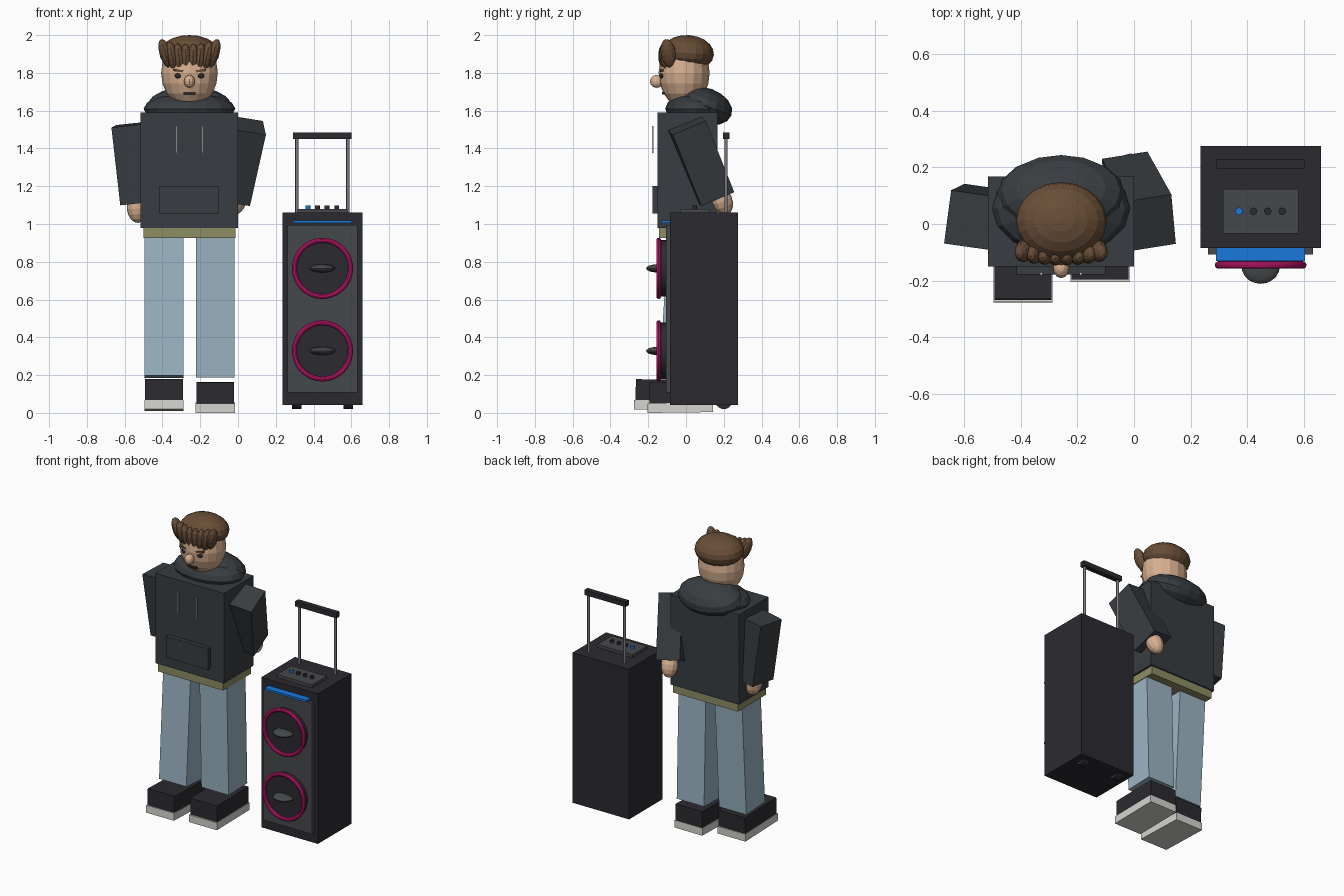
import bpy, math
from mathutils import Matrix, Vector, Euler

if "Cube" in bpy.data.objects:
    bpy.data.objects.remove(bpy.data.objects["Cube"])

R = math.radians


def material(name, rgb):
    m = bpy.data.materials.new(name)
    m.diffuse_color = (*rgb, 1)
    m.use_nodes = True
    m.node_tree.nodes["Principled BSDF"].inputs["Base Color"].default_value = m.diffuse_color
    return m


HOODIE = material("charcoal_cloth", (0.04, 0.046, 0.052))
DENIM = material("pale_denim", (0.33, 0.46, 0.55))
OLIVE = material("olive", (0.27, 0.27, 0.13))
SKIN = material("skin", (0.68, 0.43, 0.28))
HAIR = material("brown_hair", (0.14, 0.075, 0.038))
DARK = material("dark", (0.024, 0.024, 0.03))
PANEL = material("panel_grey", (0.06, 0.065, 0.07))
WHITE = material("off_white", (0.66, 0.66, 0.63))
STEEL = material("steel", (0.2, 0.2, 0.22))
PINK = material("magenta", (0.6, 0.01, 0.17))
BLUE = material("blue", (0.01, 0.19, 0.72))


def finish(name, mat, size=None, rot=(0, 0, 0)):
    o = bpy.context.object
    o.name = name
    o.data.materials.append(mat)
    if size:
        o.scale = size
    o.rotation_euler = [R(a) for a in rot]
    return o


def box(name, mat, loc, size, rot=(0, 0, 0)):
    bpy.ops.mesh.primitive_cube_add(size=1, location=loc)
    return finish(name, mat, size, rot)


def span(name, mat, x, y, z):
    """Axis-aligned box from min/max pairs."""
    pairs = (x, y, z)
    return box(name, mat, [(a + b) / 2 for a, b in pairs], [b - a for a, b in pairs])


def ball(name, mat, loc, radii, rot=(0, 0, 0), seg=16, rings=10):
    bpy.ops.mesh.primitive_uv_sphere_add(segments=seg, ring_count=rings, radius=1, location=loc)
    return finish(name, mat, radii, rot)


def rod(name, mat, loc, r, depth, rot=(0, 0, 0), seg=24, smooth=True):
    bpy.ops.mesh.primitive_cylinder_add(vertices=seg, radius=r, depth=depth, location=loc)
    o = finish(name, mat, None, rot)
    if smooth:
        bpy.ops.object.shade_smooth_by_angle()
    return o


CX = -0.257  # centre line of the figure

# Torso, hem, pocket and drawstrings
span("hoodie_body", HOODIE, (-0.515, 0.0), (-0.15, 0.168), (0.98, 1.59))
span("shirt_hem", OLIVE, (-0.5, -0.013), (-0.143, 0.158), (0.925, 0.985))
span("front_pocket", HOODIE, (-0.415, -0.1), (-0.178, -0.145), (1.055, 1.2))
for i, x in enumerate((-0.327, -0.188)):
    span(f"drawstring_{i}", WHITE, (x - 0.004, x + 0.004), (-0.18, -0.171), (1.375, 1.52))

# Hood bunched around the neck
ball("hood_collar", HOODIE, (CX, 0.055, 1.61), (0.243, 0.165, 0.085), seg=16, rings=8)
ball("hood_back", HOODIE, (CX, 0.105, 1.625), (0.225, 0.145, 0.095), (-20, 0, 0), seg=16, rings=8)

# Arms, each with a hand
arms = (("left", (0.017, 0.08, 1.333), (23, 9, 9), (-0.01, 0.19, 1.125)),
        ("right", (-0.553, 0.025, 1.32), (4, -6, -8), (-0.535, 0.04, 1.085)))
for side, loc, rot, hand in arms:
    box(f"sleeve_{side}", HOODIE, loc, (0.165, 0.19, 0.415), rot)
    ball(f"hand_{side}", SKIN, hand, (0.054, 0.055, 0.08), (rot[0], rot[1], 0), 12, 8)

# Legs and shoes, one foot ahead of the other
legs = (("right", -0.392, -0.102, -3.5, 0.012), ("left", -0.12, -0.03, 1.5, 0.0))
for side, x, foot_y, lean, lift in legs:
    ly = 0.005 + math.sin(R(lean)) * 0.37
    box(f"trouser_leg_{side}", DENIM, (x, ly, 0.563), (0.205, 0.2, 0.745), (lean, 0, 0))
    box(f"shoe_sole_{side}", WHITE, (x, foot_y, 0.027 + lift), (0.208, 0.348, 0.05), (lean * 0.5, 0, 0))
    box(f"shoe_upper_{side}", DARK, (x, foot_y + 0.003, 0.107 + lift), (0.2, 0.335, 0.11), (lean * 0.5, 0, 0))

# Head and face
ball("head", SKIN, (CX, -0.01, 1.8), (0.15, 0.135, 0.185), seg=16, rings=10)
ball("nose", SKIN, (CX, -0.155, 1.755), (0.029, 0.036, 0.034), seg=12, rings=8)
span("mouth", DARK, (CX - 0.032, CX + 0.032), (-0.126, -0.1), (1.685, 1.698))
for s in (-1, 1):
    ball(f"eye_{s}", DARK, (CX + s * 0.06, -0.128, 1.785), (0.018, 0.013, 0.014), seg=12, rings=8)
    box(f"eyebrow_{s}", HAIR, (CX + s * 0.06, -0.128, 1.812), (0.055, 0.02, 0.012), (0, s * -8, 0))

# Hair cap and fringe of overlapping locks
ball("hair_cap", HAIR, (CX, 0.01, 1.905), (0.16, 0.138, 0.095), (-4, 0, 0), seg=20, rings=10)
for i in range(8):
    t = (i - 3.5) / 3.5
    ball(f"fringe_lock_{i}", HAIR, (CX + t * 0.127, -0.105 + 0.012 * t * t, 1.868 + 0.035 * t * t),
         (0.031, 0.04, 0.088 - 0.008 * abs(t)), (10, t * 17, 0), 12, 8)

# Speaker cabinet, front panel and light strip
SX = 0.447
span("speaker_cabinet", DARK, (SX - 0.212, SX + 0.212), (-0.085, 0.275), (0.042, 1.06))
span("speaker_front_panel", PANEL, (SX - 0.185, SX + 0.185), (-0.107, -0.08), (0.108, 0.995))
span("light_strip", BLUE, (SX - 0.157, SX + 0.157), (-0.13, -0.08), (1.004, 1.018))

# Two drivers: dark disc, coloured ring and flat dust cap
for i, z in enumerate((0.765, 0.328)):
    rod(f"driver_disc_{i}", DARK, (SX, -0.12, z), 0.15, 0.045, (90, 0, 0), 32)
    bpy.ops.mesh.primitive_torus_add(location=(SX, -0.145, z), major_radius=0.149, minor_radius=0.013,
                                     major_segments=40, minor_segments=10)
    finish(f"driver_ring_{i}", PINK, None, (90, 0, 0))
    bpy.ops.object.shade_smooth_by_angle()
    ball(f"dust_cap_{i}", PANEL, (SX, -0.148, z), (0.068, 0.063, 0.022), seg=20)

# Control panel with buttons on top
span("control_panel", PANEL, (SX - 0.133, SX + 0.133), (-0.033, 0.124), (1.05, 1.08))
for i in range(4):
    rod(f"button_{i}", DARK if i else BLUE, (0.37 + i * 0.051, 0.045, 1.085), 0.013, 0.024, seg=16)

# Pull handle and wheels
span("handle_grip", DARK, (SX - 0.155, SX + 0.155), (0.195, 0.23), (1.45, 1.484))
for s in (-1, 1):
    rod(f"handle_pole_{s}", STEEL, (SX + s * 0.135, 0.212, 1.25), 0.009, 0.42, seg=12)
    rod(f"wheel_{s}", DARK, (SX + s * 0.137, 0.2, 0.065), 0.045, 0.05, (0, 90, 0), 20)
